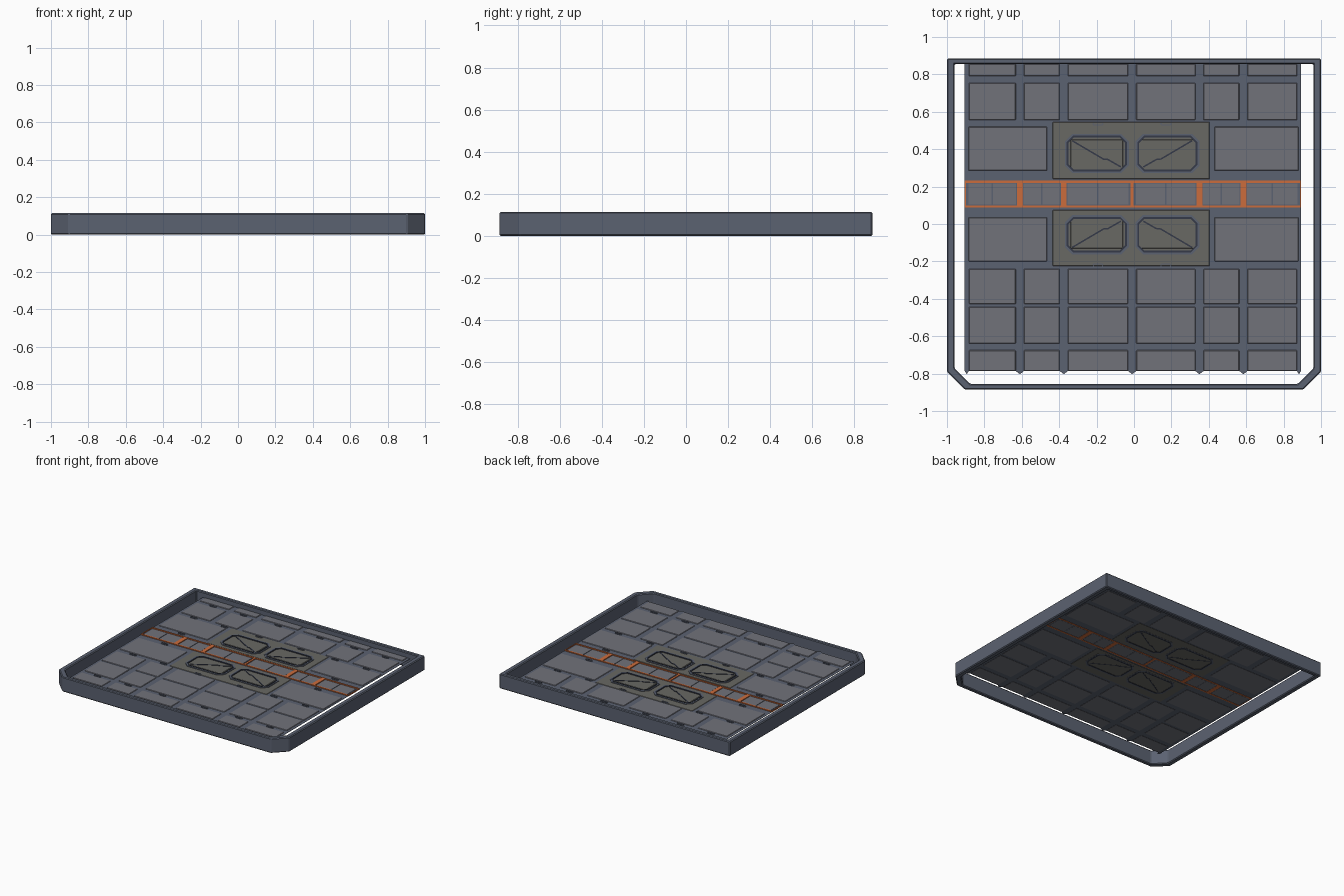
import bpy, bmesh
from math import atan2, hypot
from mathutils import Matrix, Vector

if "Cube" in bpy.data.objects:
    bpy.data.objects.remove(bpy.data.objects["Cube"])


def material(name, rgb):
    m = bpy.data.materials.new(name)
    m.diffuse_color = (*rgb, 1)
    m.use_nodes = True
    m.node_tree.nodes["Principled BSDF"].inputs["Base Color"].default_value = m.diffuse_color
    return m


STEEL = material("blue_steel", (0.105, 0.122, 0.165))
TILE = material("grey_tile", (0.165, 0.168, 0.195))
PLATE = material("warm_grey", (0.14, 0.138, 0.125))
DARK = material("dark_steel", (0.035, 0.042, 0.065))
ORANGE = material("orange", (0.60, 0.15, 0.045))
CX, CY = -0.01, 0.16        # symmetry centre of the deck pattern


def finish(name, bm, mat, bevel=0):
    bmesh.ops.recalc_face_normals(bm, faces=bm.faces)
    me = bpy.data.meshes.new(name)
    bm.to_mesh(me)
    bm.free()
    me.materials.append(mat)
    ob = bpy.data.objects.new(name, me)
    bpy.context.collection.objects.link(ob)
    if bevel:
        b = ob.modifiers.new("bevel", 'BEVEL')
        b.width, b.segments, b.limit_method = bevel, 1, 'ANGLE'
    return ob


def box(bm, x0, x1, y0, y1, z0, z1):
    m = Matrix.Translation(((x0 + x1) / 2, (y0 + y1) / 2, (z0 + z1) / 2))
    m = m @ Matrix.Diagonal((x1 - x0, y1 - y0, z1 - z0, 1))
    bmesh.ops.create_cube(bm, size=1, matrix=m)


def bar(bm, a, b, w, z0, z1):
    m = Matrix.Translation(((a[0] + b[0]) / 2, (a[1] + b[1]) / 2, (z0 + z1) / 2))
    m = m @ Matrix.Rotation(atan2(b[1] - a[1], b[0] - a[0]), 4, 'Z')
    m = m @ Matrix.Diagonal((hypot(b[0] - a[0], b[1] - a[1]), w, z1 - z0, 1))
    bmesh.ops.create_cube(bm, size=1, matrix=m)


def ring(bm, outer, inner, z0, z1):
    loops = [[bm.verts.new((x, y, z)) for x, y in p]
             for p, z in ((outer, z0), (outer, z1), (inner, z1), (inner, z0))]
    n = len(outer)
    for k in range(4):
        a, b = loops[k], loops[(k + 1) % 4]
        for i in range(n):
            j = (i + 1) % n
            bm.faces.new((a[i], a[j], b[j], b[i]))


def chamfered(x0, x1, y0, y1, c):
    return [(x0 + c, y0), (x1 - c, y0), (x1, y0 + c), (x1, y1 - c),
            (x1 - c, y1), (x0 + c, y1), (x0, y1 - c), (x0, y0 + c)]


# Surrounding tray wall, front corners cut off
def tray(x, y, c):
    return [(-x, y), (-x, -y + c), (-x + c, -y), (x - c, -y), (x, -y + c), (x, y)]


bm = bmesh.new()
ring(bm, tray(1, 0.885, 0.095), tray(0.96, 0.855, 0.085), 0, 0.115)
finish("outer_wall", bm, STEEL, 0.006)

# Thin deck sheet, seen between the tiles as ribs, with pointed rib ends
ribs = [-0.905, -0.61, -0.375, -0.01, 0.35, 0.585, 0.893]
bm = bmesh.new()
box(bm, -0.905, 0.893, -0.786, 0.858, 0.071, 0.073)
for x in ribs:
    lo, hi = max(x - 0.022, -0.905), min(x + 0.022, 0.893)
    pts = [(lo, -0.786), ((lo + hi) / 2, -0.803), (hi, -0.786)]
    f = bm.faces.new([bm.verts.new((px, py, 0.071)) for px, py in pts])
    ext = bmesh.ops.extrude_face_region(bm, geom=[f])
    bmesh.ops.translate(bm, vec=Vector((0, 0, 0.002)),
                        verts=[v for v in ext['geom'] if isinstance(v, bmesh.types.BMVert)])
finish("deck_sheet", bm, STEEL)

# Deck tiles in rows, plus the four wide side tiles
bm = bmesh.new()
clips = bmesh.new()
rows = [(0.79, 0.856), (0.555, 0.755), (-0.427, -0.24), (-0.64, -0.443), (-0.785, -0.675)]
for y0, y1 in rows:
    for a, b in zip(ribs, ribs[1:]):
        x0, x1 = a + 0.022, b - 0.022
        box(bm, x0, x1, y0, y1, 0.070, 0.077)
for x0, x1 in ((-0.885, -0.465), (0.43, 0.88)):
    for y0, y1 in ((0.285, 0.52), (-0.2, 0.035)):
        box(bm, x0, x1, y0, y1, 0.070, 0.077)
finish("deck_tiles", bm, TILE, 0.003)

# Small latches on the cross ribs
for y in (0.772, 0.535, -0.22, -0.658):
    for a, b in zip(ribs, ribs[1:]):
        x = (a + b) / 2
        ring(clips, chamfered(x - 0.03, x + 0.03, y - 0.009, y + 0.009, 0.008),
             chamfered(x - 0.024, x + 0.024, y - 0.004, y + 0.004, 0.003), 0.072, 0.079)
for x in (-0.675, 0.655):
    for y in (0.265, 0.055):
        ring(clips, chamfered(x - 0.03, x + 0.03, y - 0.009, y + 0.009, 0.008),
             chamfered(x - 0.024, x + 0.024, y - 0.004, y + 0.004, 0.003), 0.072, 0.079)
finish("latches", clips, STEEL)

# Central plate, split by the orange channel
bm = bmesh.new()
for y0, y1 in ((0.24, 0.545), (-0.225, 0.075)):
    box(bm, -0.435, 0.405, y0, y1, 0.070, 0.0755)
finish("centre_plate", bm, PLATE, 0.003)

# Four hatches mirrored about the plate centre
surround, panel, rim, brace = (bmesh.new() for _ in range(4))
for sx in (-1, 1):
    for sy in (-1, 1):
        def rect(ax, bx, ay, by):
            xs = sorted((CX + sx * ax, CX + sx * bx))
            ys = sorted((CY + sy * ay, CY + sy * by))
            return xs + ys
        x0, x1, y0, y1 = rect(0.028, 0.35, 0.122, 0.312)
        g = 0.010
        ring(surround, chamfered(x0 - g, x1 + g, y0 - g, y1 + g, 0.04),
             chamfered(x0, x1, y0, y1, 0.035), 0.069, 0.080)
        ring(rim, chamfered(x0, x1, y0, y1, 0.035),
             chamfered(x0 + g, x1 - g, y0 + g, y1 - g, 0.028), 0.068, 0.082)
        box(panel, x0 + 0.02, x1 - 0.02, y0 + 0.02, y1 - 0.02, 0.070, 0.077)
        # stepped diagonal brace
        p = [(0.06, 0.145), (0.13, 0.185), (0.15, 0.185), (0.32, 0.285)]
        p = [(CX + sx * x, CY + sy * y) for x, y in p]
        for a, b in zip(p, p[1:]):
            bar(brace, a, b, 0.008, 0.069, 0.080)
finish("hatch_surrounds", surround, STEEL)
finish("hatch_rims", rim, DARK)
finish("hatch_panels", panel, PLATE, 0.003)
finish("hatch_braces", brace, DARK)

# Orange channel: two rails and cross bars
bm = bmesh.new()
for y in (0.226, 0.093):
    box(bm, -0.905, 0.893, y - 0.006, y + 0.006, 0.069, 0.080)
for x, w in zip(ribs, (0.012, 0.032, 0.03, 0.016, 0.03, 0.032, 0.012)):
    lo, hi = max(x - w / 2, -0.905), min(x + w / 2, 0.893)
    box(bm, lo, hi, 0.099, 0.22, 0.0695, 0.0795)
finish("orange_channel", bm, ORANGE)

# Inset tiles between the orange bars
bm = bmesh.new()
for a, b in zip(ribs, ribs[1:]):
    m = (a + b) / 2
    for x0, x1 in ((a + 0.02, m - 0.004), (m + 0.004, b - 0.02)):
        box(bm, x0, x1, 0.103, 0.216, 0.070, 0.076)
finish("channel_tiles", bm, TILE)
